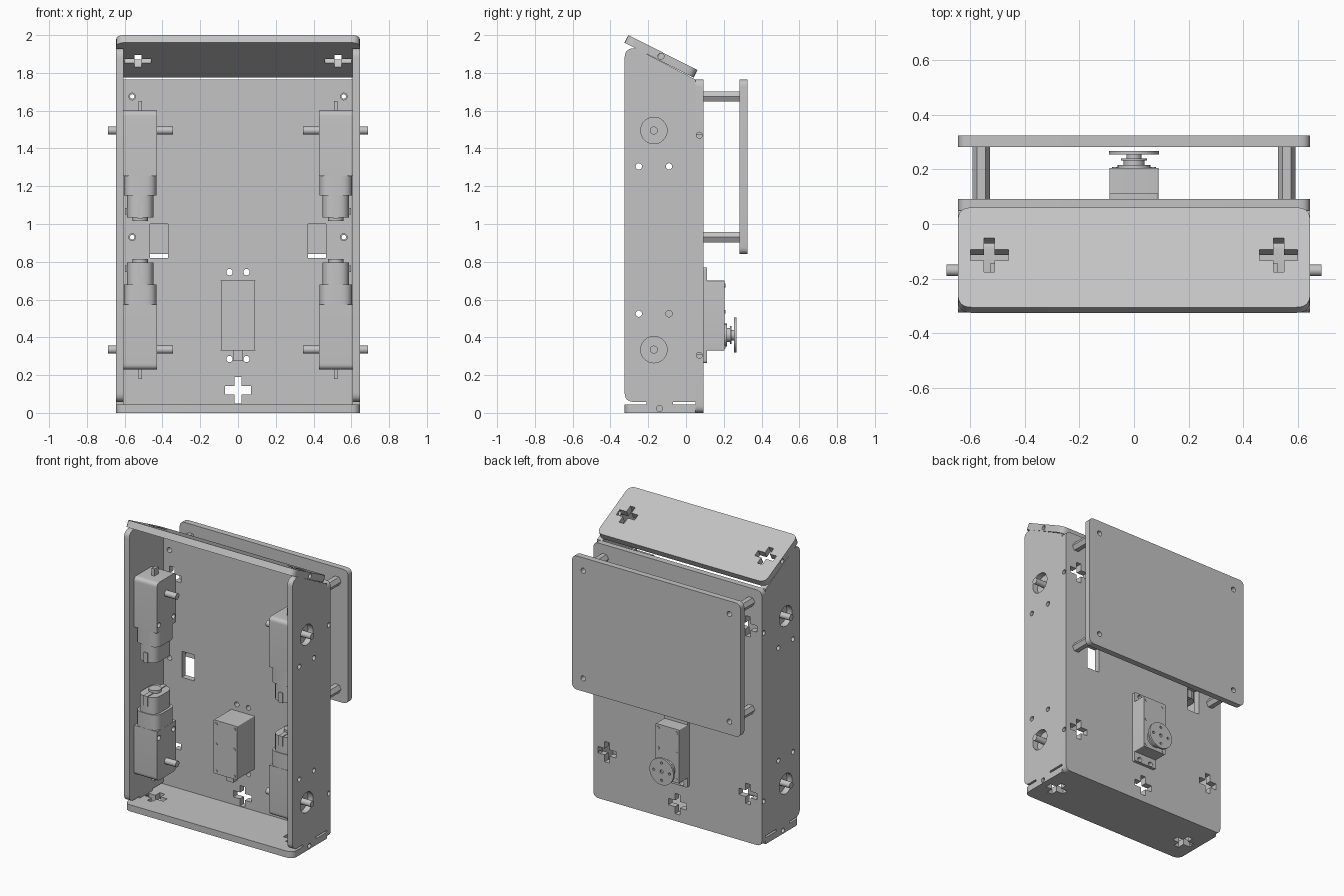
import bpy, bmesh, math
from mathutils import Matrix, Vector

if "Cube" in bpy.data.objects:
    bpy.data.objects.remove(bpy.data.objects["Cube"], do_unlink=True)

grey = bpy.data.materials.new("light_grey")
grey.use_nodes = True
GREY = (0.55, 0.55, 0.55, 1)
grey.diffuse_color = GREY
grey.node_tree.nodes["Principled BSDF"].inputs["Base Color"].default_value = GREY
parts = []

# Drawing planes: profile axes followed by the extrusion axis
XY = Matrix.Identity(3)
XZ = Matrix(((1, 0, 0), (0, 0, -1), (0, 1, 0)))
YZ = Matrix(((0, 0, 1), (1, 0, 0), (0, 1, 0)))


def add(name, mesh):
    ob = bpy.data.objects.new(name, mesh)
    bpy.context.collection.objects.link(ob)
    mesh.materials.clear()
    mesh.materials.append(grey)
    parts.append(ob)
    return ob


def evaluated(ob):
    bpy.context.view_layer.update()
    dg = bpy.context.evaluated_depsgraph_get()
    return bpy.data.meshes.new_from_object(ob.evaluated_get(dg))


# Outlines
def circle(x, y, r, n=24):
    return [(x + r * math.cos(math.tau * i / n), y + r * math.sin(math.tau * i / n)) for i in range(n)]


def rect(x, y, w, h):
    return [(x + a * w / 2, y + b * h / 2) for a, b in ((-1, -1), (1, -1), (1, 1), (-1, 1))]


def cross(x, y, arm=0.07, w=0.019, h=0.022):
    quarter = [(arm, h), (w, h), (w, arm)]
    pts = quarter + [(-a, b) for a, b in reversed(quarter)]
    pts += [(-a, -b) for a, b in quarter] + [(a, -b) for a, b in reversed(quarter)]
    return [(x + a, y + b) for a, b in pts]


def rounded(points, radii, steps=6):
    out = []
    for i, (p, r) in enumerate(zip(points, radii)):
        p = Vector(p)
        if r == 0:
            out.append(tuple(p))
            continue
        a = p + (Vector(points[i - 1]) - p).normalized() * r
        b = p + (Vector(points[(i + 1) % len(points)]) - p).normalized() * r
        for k in range(steps + 1):
            t = k / steps
            out.append(tuple(a * (1 - t) ** 2 + p * (2 * t * (1 - t)) + b * t * t))
    return out


def soft_rect(x, y, w, h, r):
    return rounded(rect(x, y, w, h), [r] * 4)


def prism(name, plane, loops, low, high):
    """Extrude an outline with holes from low to high along the plane's normal axis."""
    cu = bpy.data.curves.new(name, "CURVE")
    cu.dimensions = "2D"
    cu.fill_mode = "BOTH"
    cu.extrude = (high - low) / 2
    for loop in loops:
        sp = cu.splines.new("POLY")
        sp.points.add(len(loop) - 1)
        for pt, (a, b) in zip(sp.points, loop):
            pt.co = (a, b, 0, 1)
        sp.use_cyclic_u = True
    temp = bpy.data.objects.new(name + "_outline", cu)
    bpy.context.collection.objects.link(temp)
    mesh = evaluated(temp)
    bpy.data.objects.remove(temp, do_unlink=True)
    bm = bmesh.new()
    bm.from_mesh(mesh)
    bmesh.ops.remove_doubles(bm, verts=bm.verts, dist=0.0001)
    mid = (low + high) / 2 * (-1 if plane is XZ else 1)
    bmesh.ops.translate(bm, verts=bm.verts, vec=(0, 0, mid))
    bmesh.ops.transform(bm, matrix=plane.to_4x4(), verts=bm.verts)
    bmesh.ops.recalc_face_normals(bm, faces=bm.faces)
    bm.to_mesh(mesh)
    bm.free()
    mesh.name = name
    return add(name, mesh)


def drill_edges(ob, spots):
    """Blind screw holes in both side edges at the given (y, z) spots."""
    bm = bmesh.new()
    for y, z in spots:
        for x in (-0.645, 0.645):
            m = Matrix.Translation((x, y, z)) @ YZ.to_4x4()
            bmesh.ops.create_cone(bm, cap_ends=True, segments=16, radius1=0.016,
                                  radius2=0.016, depth=0.1, matrix=m)
    mesh = bpy.data.meshes.new("drill")
    bm.to_mesh(mesh)
    bm.free()
    tool = bpy.data.objects.new("drill", mesh)
    tool.hide_render = True
    bpy.context.collection.objects.link(tool)
    mod = ob.modifiers.new("drill", "BOOLEAN")
    mod.operation = "DIFFERENCE"
    mod.solver = "EXACT"
    mod.object = tool
    mesh = evaluated(ob)
    ob.modifiers.clear()
    ob.data = mesh
    bpy.data.objects.remove(tool, do_unlink=True)


SIDES = (-1, 1)
MOUNT_Z = (1.675, 0.93)
AXLE_Z = (1.495, 0.335)

# Main back plate with windows, cross slots, servo opening and screw holes
holes = [cross(0, 0.12), rect(0, 0.515, 0.18, 0.37)]
servo_holes = [circle(s * 0.045, z, 0.017, 16) for s in SIDES for z in (0.745, 0.285)]
mounts = [circle(s * 0.56, z, 0.018, 16) for s in SIDES for z in MOUNT_Z]
holes += servo_holes + mounts
for s in SIDES:
    holes.append(rect(s * 0.4175, 0.91, 0.095, 0.18))
    holes += [cross(s * 0.54, z) for z in AXLE_Z]
plate = prism("main_plate", XZ, [soft_rect(0, 0.883, 1.29, 1.766, 0.04)] + holes, 0.05, 0.092)
drill_edges(plate, [(0.071, 1.47), (0.071, 0.305)])

# Bottom plate
outline = rounded(rect(0, -0.1375, 1.29, 0.375), [0.05, 0.05, 0, 0])
plate = prism("bottom_plate", XY, [outline] + [cross(s * 0.53, -0.14) for s in SIDES], 0, 0.045)
drill_edges(plate, [(-0.14, 0.023)])

# Sloping top plate
plate = prism("top_plate", XY, [soft_rect(0, 0, 1.29, 0.41, 0.05)]
              + [cross(s * 0.53, 0.01) for s in SIDES], -0.0225, 0.0225)
plate.data.transform(Matrix.Translation((0, -0.1325, 1.8875)) @ Matrix.Rotation(math.radians(-26.9), 4, "X"))
drill_edges(plate, [(-0.1325, 1.8875)])

# Side plates with a locating tab, axle openings and motor screw holes
outline = rounded([(-0.325, 0.058), (-0.21, 0.058), (-0.21, 0.045), (-0.07, 0.045), (-0.07, 0.058),
                   (0.05, 0.058), (0.05, 1.765), (-0.265, 1.93), (-0.325, 1.93)],
                  [0.05, 0, 0, 0, 0, 0, 0, 0, 0.05])
screw_holes = [circle(y, z, 0.017, 16) for y in (-0.25, -0.09) for z in (1.305, 0.525)]
axle_holes = [circle(-0.17, z, 0.07, 32) for z in AXLE_Z]
for s, label in zip(SIDES, ("right", "left")):
    prism(label + "_side_plate", YZ, [outline] + screw_holes + axle_holes, s * 0.625 - 0.02, s * 0.625 + 0.02)

# Rear deck on hexagonal standoffs
prism("rear_deck", XZ, [soft_rect(0, 1.3025, 1.29, 0.925, 0.04)] + mounts, 0.283, 0.325)
for s in SIDES:
    for z in MOUNT_Z:
        prism("standoff", XZ, [circle(s * 0.56, z, 0.032, 6), circle(s * 0.56, z, 0.012, 12)], 0.092, 0.283)


# Gear motors, the lower pair being mirrored copies of the upper pair
def motor(s, upper):
    def zr(a, b):
        return (a, b) if upper else (1.83 - b, 1.83 - a)

    label = ("upper_" if upper else "lower_") + ("left_" if s > 0 else "right_")
    x, y = s * 0.5175, -0.168
    lo, hi = zr(1.255, 1.6)
    radii = [0, 0, 0.03, 0.03] if upper else [0.03, 0.03, 0, 0]
    box = rounded(rect(y, (lo + hi) / 2, 0.21, hi - lo), radii)
    bolts = [circle(b, zr(1.305, 1.305)[0], 0.017, 16) for b in (-0.25, -0.09)]
    prism(label + "gearbox", YZ, [box] + bolts, x - 0.0875, x + 0.0875)
    prism(label + "motor_collar", XY, [soft_rect(x, y, 0.174, 0.208, 0.06)], *zr(1.15, 1.255))
    prism(label + "motor_can", XY, [soft_rect(x, y, 0.14, 0.2, 0.06)], *zr(1.035, 1.15))
    prism(label + "motor_strap", XY, [rect(x, y, 0.03, 0.212)], *zr(1.03, 1.1))
    prism(label + "motor_boss", XY, [circle(x, y, 0.04)], *zr(1.015, 1.035))
    prism(label + "motor_terminal", XY, [rect(x + s * 0.072, y, 0.02, 0.05)], *zr(1.05, 1.085))
    prism(label + "gearbox_lug", XY, [rect(x, y, 0.02, 0.045)], *zr(1.6, 1.65))
    z = zr(1.495, 1.495)[0]
    prism(label + "axle", YZ, [circle(-0.17, z, 0.021)], *sorted((s * 0.345, s * 0.688)))


for s in SIDES:
    for upper in (True, False):
        motor(s, upper)

# Servo body, mounting flange, cable exit and case screws
prism("servo_body", XZ, [soft_rect(0, 0.515, 0.18, 0.37, 0.006)], -0.14, 0.205)
prism("servo_flange", XZ, [soft_rect(0, 0.5175, 0.18, 0.505, 0.012)] + servo_holes, 0.092, 0.112)
prism("servo_cable_exit", XZ, [rect(0, 0.305, 0.055, 0.06)], -0.09, -0.045)
for s in SIDES:
    for z in (0.675, 0.535, 0.35):
        prism("servo_case_screw", XZ, [circle(s * 0.07, z, 0.01, 12)], -0.144, -0.139)
        prism("servo_lid_screw", XZ, [circle(s * 0.07, z, 0.01, 12)], 0.204, 0.208)

# Servo output stack and round horn
HZ = 0.412
for r, a, b in ((0.06, 0.205, 0.217), (0.038, 0.217, 0.232), (0.048, 0.232, 0.24), (0.028, 0.24, 0.256)):
    prism("servo_output", XZ, [circle(0, HZ, r)], a, b)
horn_holes = [circle(0.06 * math.cos(a), HZ + 0.06 * math.sin(a), 0.009, 12)
              for a in (0, math.pi / 2, math.pi, -math.pi / 2)]
prism("servo_horn", XZ, [circle(0, HZ, 0.092, 40), circle(0, HZ, 0.012, 12)] + horn_holes, 0.254, 0.268)

# Smooth the round surfaces while keeping edges sharp
bpy.ops.object.select_all(action="DESELECT")
for ob in parts:
    ob.select_set(True)
bpy.context.view_layer.objects.active = parts[0]
bpy.ops.object.shade_smooth_by_angle(angle=math.radians(30))
